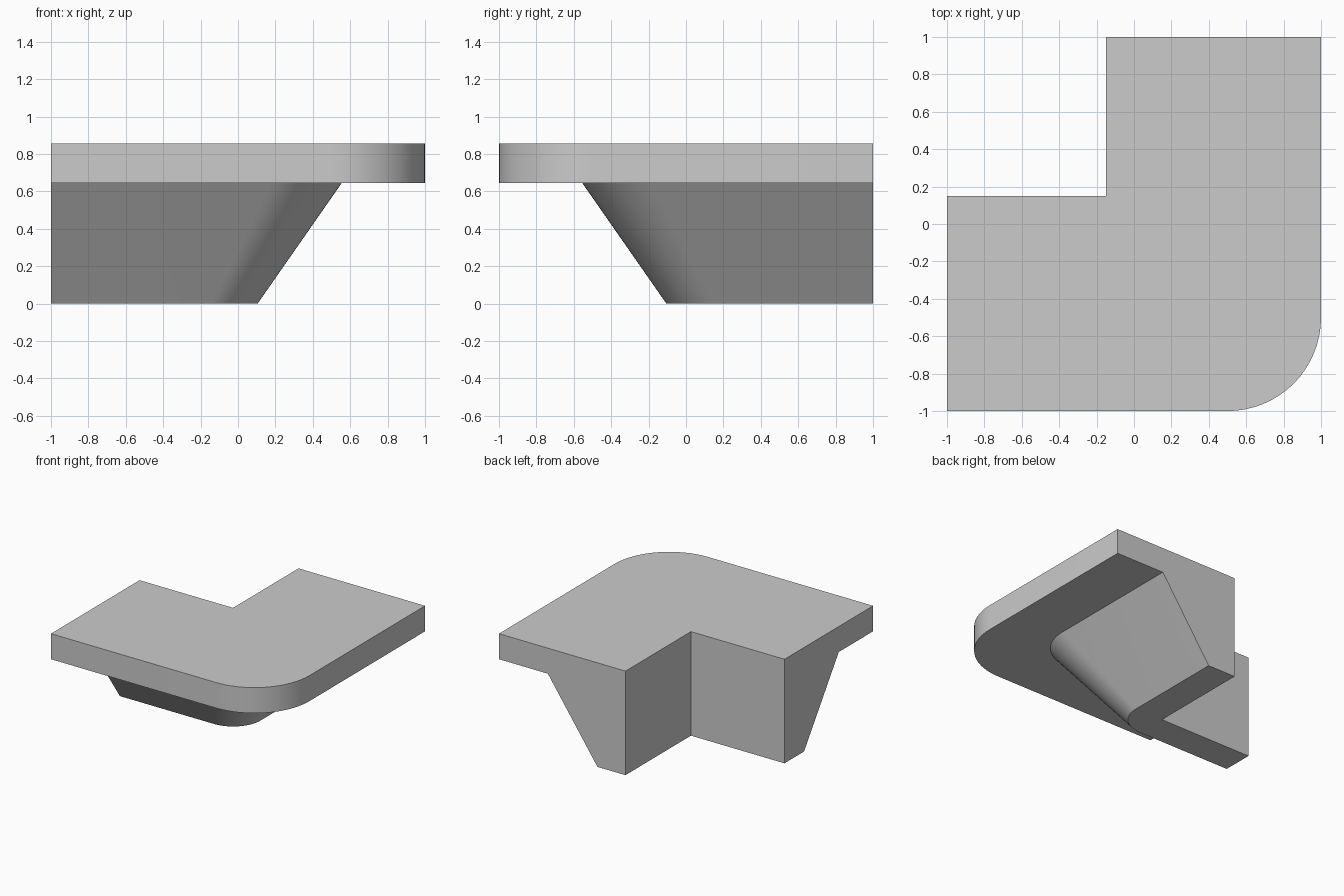
import bpy, bmesh
from math import sin, cos, pi, radians

if "Cube" in bpy.data.objects:
    bpy.data.objects.remove(bpy.data.objects["Cube"])

INNER = 0.15      # inner corner of the L
SEGS = 16         # segments in the rounded outer corner


def outline(reach, radius):
    """L-shaped outline whose outer sides lie at x = reach and y = -reach."""
    c = reach - radius
    pts = [(-1, INNER), (-1, -reach)]
    for i in range(SEGS + 1):
        a = -pi / 2 + i / SEGS * pi / 2
        pts.append((c + radius * cos(a), -c + radius * sin(a)))
    return pts + [(reach, 1), (-INNER, 1), (-INNER, INNER)]


# Levels: height, outer reach, corner radius
levels = [
    (0.0, 0.105, 0.25),     # foot of the flared base
    (0.645, 0.555, 0.37),   # top of the flared base
    (0.645, 1.0, 0.5),      # underside of the slab
    (0.855, 1.0, 0.5),      # top of the slab
]

bm = bmesh.new()
rings = [[bm.verts.new((x, y, z)) for x, y in outline(reach, r)]
         for z, reach, r in levels]
n = len(rings[0])

# Walls and the underside step between neighbouring levels
for low, high in zip(rings, rings[1:]):
    for i in range(n):
        j = (i + 1) % n
        bm.faces.new((low[i], low[j], high[j], high[i]))

# Bottom and top caps
bm.faces.new(rings[0][::-1])
bm.faces.new(rings[-1])

# Join the shared inner walls and merge coplanar faces
bmesh.ops.remove_doubles(bm, verts=bm.verts[:], dist=1e-4)
bmesh.ops.dissolve_limit(bm, angle_limit=radians(0.3),
                         verts=bm.verts[:], edges=bm.edges[:])
bmesh.ops.recalc_face_normals(bm, faces=bm.faces[:])

mesh = bpy.data.meshes.new("corner_ledge")
bm.to_mesh(mesh)
bm.free()
ledge = bpy.data.objects.new("corner_ledge", mesh)
bpy.context.collection.objects.link(ledge)

# Smooth rounded corner, crisp edges elsewhere
bpy.context.view_layer.objects.active = ledge
ledge.select_set(True)
bpy.ops.object.shade_smooth_by_angle(angle=radians(25))
